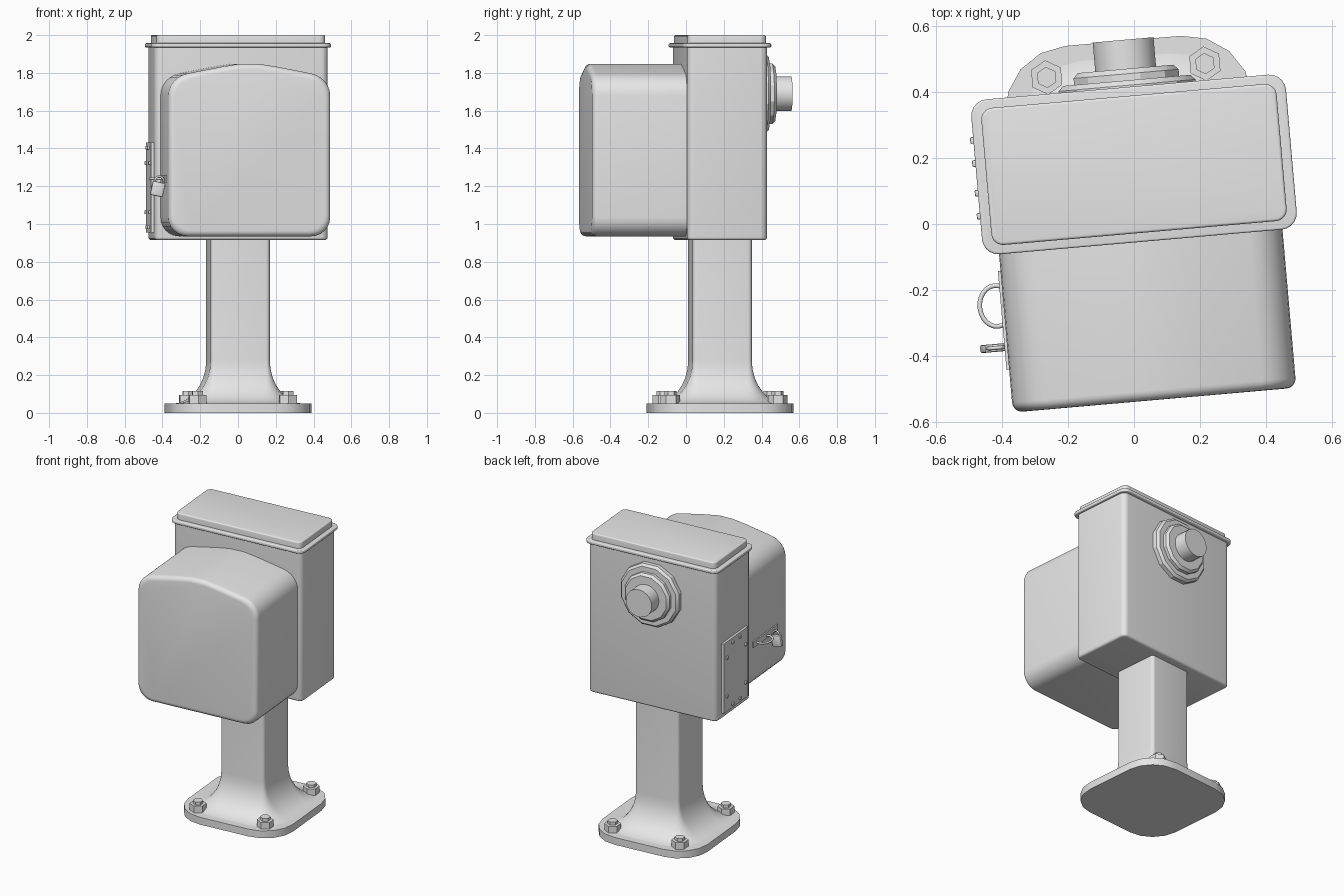
import bpy, bmesh
from math import sin, cos, pi, radians
from mathutils import Matrix, Vector

cube = bpy.data.objects.get("Cube")
if cube:
    bpy.data.objects.remove(cube)

grey = bpy.data.materials.new("plain_grey")
grey.use_nodes = True
grey.diffuse_color = (0.8, 0.8, 0.8, 1)
grey.node_tree.nodes["Principled BSDF"].inputs["Base Color"].default_value = (0.8, 0.8, 0.8, 1)

# The whole unit is turned slightly on its foot
PLACE = Matrix.Translation((0, 0.18, 0)) @ Matrix.Rotation(radians(5), 4, 'Z')


def finish(name, bm, angle=25, local=Matrix()):
    bmesh.ops.recalc_face_normals(bm, faces=bm.faces)
    mesh = bpy.data.meshes.new(name)
    bm.to_mesh(mesh)
    bm.free()
    mesh.materials.append(grey)
    obj = bpy.data.objects.new(name, mesh)
    bpy.context.collection.objects.link(obj)
    obj.matrix_world = PLACE @ local
    bpy.ops.object.select_all(action='DESELECT')
    obj.select_set(True)
    bpy.context.view_layer.objects.active = obj
    bpy.ops.object.shade_smooth_by_angle(angle=radians(angle))
    return obj


def loft(name, rings, angle=25):
    """Skin a stack of equal-length point rings and cap both ends."""
    bm = bmesh.new()
    rows = [[bm.verts.new(p) for p in ring] for ring in rings]
    n = len(rows[0])
    for a, b in zip(rows, rows[1:]):
        for i in range(n):
            j = (i + 1) % n
            bm.faces.new((a[i], a[j], b[j], b[i]))
    bm.faces.new(rows[0])
    bm.faces.new(rows[-1])
    return finish(name, bm, angle)


def rounded(hx, hy, r, z, seg=5):
    pts = []
    for k, (sx, sy) in enumerate(((1, 1), (-1, 1), (-1, -1), (1, -1))):
        for i in range(seg + 1):
            a = (k + i / seg) * pi / 2
            pts.append((sx * (hx - r) + r * cos(a), sy * (hy - r) + r * sin(a), z))
    return pts


def box(name, hx, hy, r, z0, z1, low=0.0, high=0.0):
    """Rounded upright box with optional rounded lower and upper rims."""
    def rim(z, size, sign):
        out = []
        for i in range(5):
            a = i / 4 * pi / 2
            d = size * (1 - sin(a))
            out.append(rounded(hx - d, hy - d, r - d, z + sign * size * (1 - cos(a))))
        return out
    bottom = rim(z0, low, 1) if low else [rounded(hx, hy, r, z0)]
    top = rim(z1, high, -1)[::-1] if high else [rounded(hx, hy, r, z1)]
    return loft(name, bottom + top)


def disc_stack(name, steps, sides, centre, axis):
    """Turned part from (radius, distance) steps along 'Y' or 'Z'."""
    rings = []
    for r, d in steps:
        ring = []
        for i in range(sides):
            a = 2 * pi * (i + 0.5) / sides
            u, v = r * cos(a), r * sin(a)
            ring.append(Vector(centre) + Vector((u, d, v) if axis == 'Y' else (u, v, d)))
        rings.append(ring)
    return loft(name, rings)


def block(name, centre, size, tilt=0, bevel=0.0):
    bm = bmesh.new()
    bmesh.ops.create_cube(bm, size=1)
    bmesh.ops.scale(bm, vec=size, verts=bm.verts)
    if bevel:
        bmesh.ops.bevel(bm, geom=bm.edges[:], offset=bevel, segments=2, affect='EDGES', profile=0.5)
    return finish(name, bm, 25, Matrix.Translation(centre) @ Matrix.Rotation(radians(tilt), 4, 'Y'))


def loop(name, centre, ru, rv, wire, plane, tilt=0):
    """Closed wire loop in the 'XY' or 'XZ' plane."""
    bm = bmesh.new()
    n, m = 24, 8
    rows = []
    for i in range(n):
        a = 2 * pi * i / n
        row = []
        for j in range(m):
            b = 2 * pi * j / m
            u, v, w = (ru + wire * cos(b)) * cos(a), (rv + wire * cos(b)) * sin(a), wire * sin(b)
            row.append(bm.verts.new((u, v, w) if plane == 'XY' else (u, w, v)))
        rows.append(row)
    for i in range(n):
        p, q = rows[i], rows[(i + 1) % n]
        for j in range(m):
            k = (j + 1) % m
            bm.faces.new((p[j], p[k], q[k], q[j]))
    return finish(name, bm, 60, Matrix.Translation(centre) @ Matrix.Rotation(radians(tilt), 4, 'Y'))


# Foot plate and flared column
loft("foot_plate", [rounded(0.375, 0.375, 0.2, z, 4) for z in (0, 0.05)])
flare = []
for i in range(9):
    t = i / 8 * pi / 2
    spread = 1 - sin(t)
    half = 0.157 + 0.185 * spread
    flare.append(rounded(half, half, 0.022 + 0.19 * spread, 0.28 - 0.232 * cos(t)))
flare.append(rounded(0.157, 0.157, 0.022, 0.93))
loft("column", flare, 35)

# Anchor bolts
for sx in (-1, 1):
    for sy in (-1, 1):
        spot = (sx * 0.24, sy * 0.285, 0)
        disc_stack("anchor_nut", [(0.052, 0.045), (0.052, 0.095)], 6, spot, 'Z')
        disc_stack("anchor_stud", [(0.032, 0.09), (0.032, 0.115)], 6, spot, 'Z')

# Cabinet and lid
box("cabinet", 0.46, 0.2125, 0.035, 0.915, 1.94, low=0.015)
box("lid_rim", 0.4775, 0.235, 0.05, 1.935, 1.957, low=0.006, high=0.006)
box("lid_top", 0.448, 0.208, 0.035, 1.95, 2.0, high=0.008)


# Front hood with arched top and rounded front edge
def hood_ring(y, inset):
    half = [(0.33 + 0.1 * sin(a), 1.035 - 0.1 * cos(a)) for a in (i / 6 * pi / 2 for i in range(7))]
    half += [(0.30 + 0.13 * cos(a), 1.68 + 0.12 * sin(a)) for a in (radians(i * 13) for i in range(7))]
    half += [(0.15, 1.832), (0.05, 1.848)]
    outline = half + [(-x, z) for x, z in reversed(half)]
    mid = 1.3925
    return [(x * (1 - inset / 0.43), y, mid + (z - mid) * (1 - inset / 0.4575)) for x, z in outline]


rings = [hood_ring(-0.19, 0)]
for i in range(6):
    a = i / 5 * pi / 2
    rings.append(hood_ring(-0.685 - 0.03 * sin(a), 0.03 * (1 - cos(a))))
loft("hood", rings, 30)

# Rear pipe fitting
rear = (0, 0, 1.69)
disc_stack("rear_flange", [(0.215, 0.2), (0.215, 0.24), (0.2, 0.255)], 12, rear, 'Y')
disc_stack("rear_collar", [(0.165, 0.24), (0.165, 0.275), (0.15, 0.29)], 12, rear, 'Y')
disc_stack("rear_pipe", [(0.093, 0.28), (0.093, 0.378)], 24, rear, 'Y')

# Riveted access plate on the right side
block("access_plate", (-0.466, 0, 1.193), (0.02, 0.3, 0.475))
for sy in (-1, 1):
    for sz in (-1, 1):
        for dy, dz in ((0.045, 0.21), (0.115, 0.13)):
            block("plate_rivet", (-0.48, sy * dy, 1.193 + sz * dz), (0.014, 0.02, 0.02), bevel=0.004)

# Latch and padlock on the right side of the hood
block("latch_strip", (-0.432, -0.435, 1.24), (0.012, 0.3, 0.04))
loop("latch_handle", (-0.452, -0.39, 1.24), 0.05, 0.062, 0.007, 'XY')
block("padlock_body", (-0.472, -0.516, 1.185), (0.068, 0.024, 0.075), 12, 0.006)
loop("padlock_shackle", (-0.464, -0.516, 1.225), 0.024, 0.026, 0.006, 'XZ', 12)
